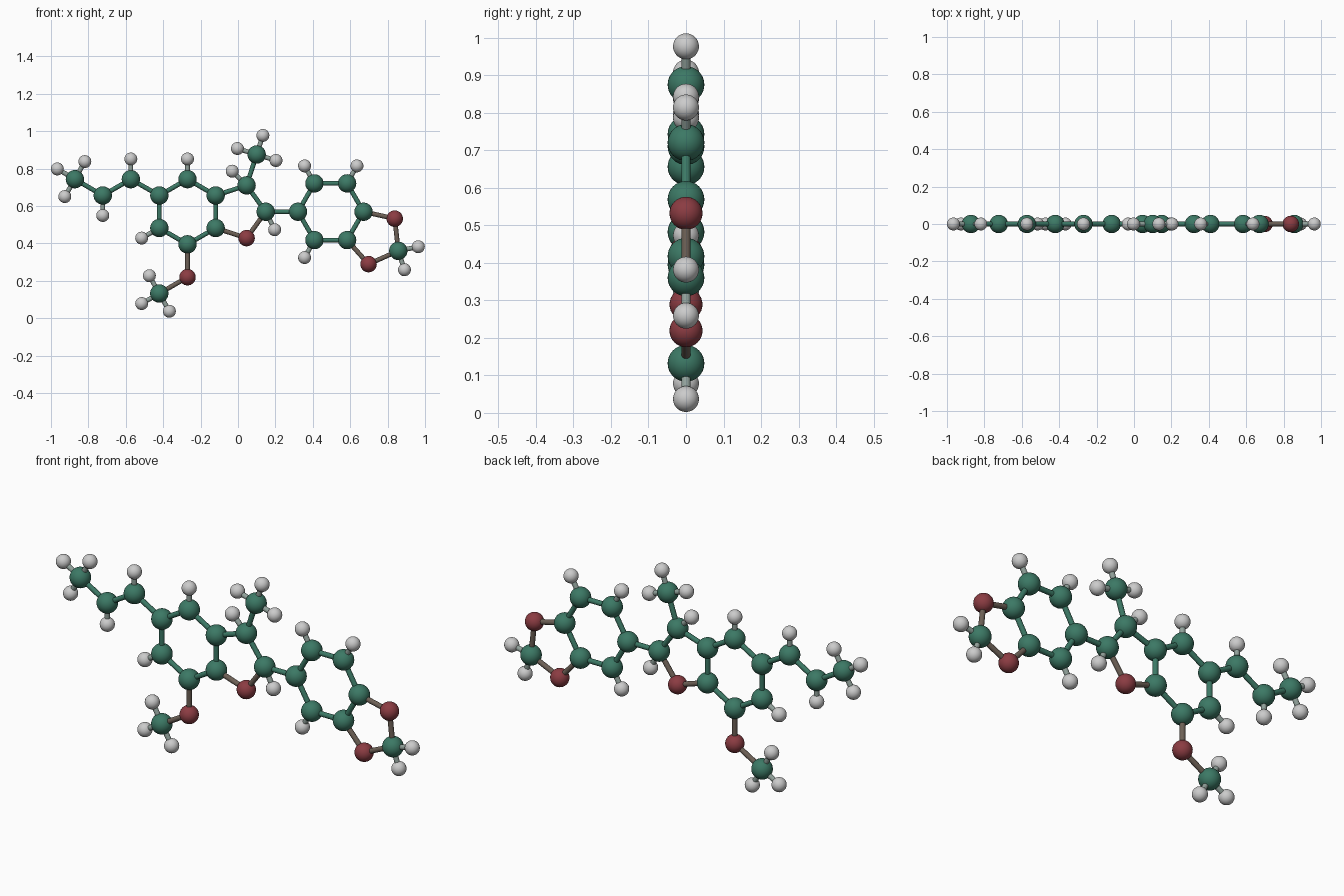
import bpy, math
from mathutils import Vector

if "Cube" in bpy.data.objects:
    bpy.data.objects.remove(bpy.data.objects["Cube"])

COLORS = {"carbon": (0.045, 0.19, 0.13), "oxygen": (0.26, 0.045, 0.055), "hydrogen": (0.52, 0.52, 0.52)}
RADII = {"carbon": 0.049, "oxygen": 0.044, "hydrogen": 0.0345}
BOND_RADIUS = 0.0125
atoms = []


def material(name, rgb):
    mat = bpy.data.materials.get(name) or bpy.data.materials.new(name)
    mat.diffuse_color = (*rgb, 1)
    mat.use_nodes = True
    mat.node_tree.nodes["Principled BSDF"].inputs["Base Color"].default_value = mat.diffuse_color
    return mat


def finish(name, mat):
    ob = bpy.context.object
    ob.name = name
    ob.data.materials.append(mat)
    bpy.ops.object.shade_smooth_by_angle()


def atom(kind, x, z):
    p = Vector((x, 0, z))
    bpy.ops.mesh.primitive_uv_sphere_add(segments=32, ring_count=16, radius=RADII[kind], location=p)
    finish(kind + "_atom", material(kind, COLORS[kind]))
    atoms.append((kind, p))


def bond(a, b):
    (ka, pa), (kb, pb) = a, b
    d = pb - pa
    bpy.ops.mesh.primitive_cylinder_add(vertices=16, radius=BOND_RADIUS, depth=d.length,
                                        location=(pa + pb) / 2,
                                        rotation=d.to_track_quat('Z', 'Y').to_euler())
    kinds = sorted((ka, kb))
    mix = [(u + v) / 2 for u, v in zip(COLORS[ka], COLORS[kb])]
    finish("_".join(kinds) + "_bond", material("_".join(kinds) + "_bond", mix))


def ring(cx, cz, r, start):
    for i in range(6):
        t = math.radians(start + 60 * i)
        atom("carbon", cx + r * math.cos(t), cz + r * math.sin(t))


# Two six-sided carbon rings
ring(-0.27, 0.569, 0.174, 30)
ring(0.496, 0.569, 0.175, 0)

# Left chain, five-sided ring, its side branch, right bridge and lower branch
for p in [(-0.872, 0.743), (-0.723, 0.656), (-0.573, 0.743), (0.046, 0.71), (0.1, 0.875),
          (0.148, 0.569), (0.857, 0.36), (-0.421, 0.132)]:
    atom("carbon", *p)
for p in [(0.046, 0.428), (0.838, 0.532), (0.698, 0.289), (-0.27, 0.219)]:
    atom("oxygen", *p)

# Outer hydrogens
for p in [(-0.966, 0.798), (-0.819, 0.837), (-0.926, 0.65), (-0.723, 0.549), (-0.573, 0.851),
          (-0.27, 0.851), (-0.515, 0.428), (-0.031, 0.786), (-0.003, 0.907), (0.133, 0.977),
          (0.203, 0.843), (0.196, 0.473), (0.356, 0.814), (0.636, 0.814), (0.356, 0.324),
          (0.964, 0.382), (0.89, 0.259), (-0.474, 0.227), (-0.515, 0.078), (-0.367, 0.037)]:
    atom("hydrogen", *p)

# Bonds join neighbouring atoms
for i, a in enumerate(atoms):
    for b in atoms[i + 1:]:
        hs = (a[0] == "hydrogen") + (b[0] == "hydrogen")
        if (a[1] - b[1]).length < (0.2, 0.13, 0)[hs]:
            bond(a, b)
